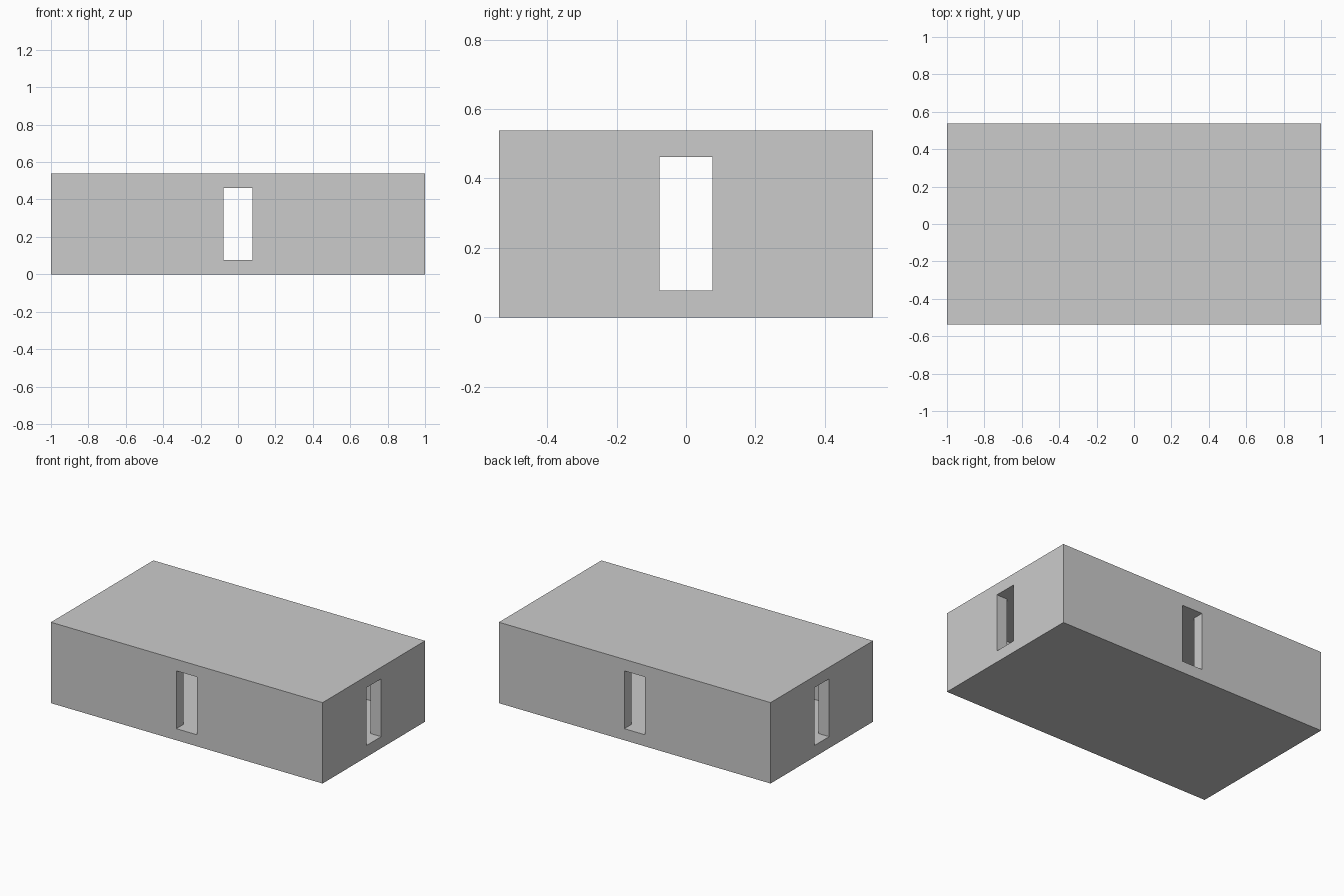
import bpy, bmesh

if "Cube" in bpy.data.objects:
    bpy.data.objects.remove(bpy.data.objects["Cube"])

U = 1 / 13                      # one wall thickness
L, W, H = 13 * U, 7 * U, 7 * U  # half length, half width, full height


def prism(name, outline, z0, z1):
    """Extrude a plan outline from z0 up to z1."""
    bm = bmesh.new()
    face = bm.faces.new([bm.verts.new((x, y, z0)) for x, y in outline])
    top = bmesh.ops.extrude_face_region(bm, geom=[face])["geom"]
    verts = [v for v in top if isinstance(v, bmesh.types.BMVert)]
    bmesh.ops.translate(bm, vec=(0, 0, z1 - z0), verts=verts)
    bmesh.ops.recalc_face_normals(bm, faces=bm.faces)
    mesh = bpy.data.meshes.new(name)
    bm.to_mesh(mesh)
    bm.free()
    obj = bpy.data.objects.new(name, mesh)
    bpy.context.collection.objects.link(obj)
    return obj


# Outer block
shell = prism("hollow_block", [(-L, -W), (L, -W), (L, W), (-L, W)], 0, H)

# Room plus the four doorways, as one cross-shaped void flush with floor and ceiling
a, b, d, out = L - U, W - U, U, 0.1
quarter = [(L + out, d), (a, d), (a, b), (d, b), (d, W + out)]
outline = (quarter
           + [(-x, y) for x, y in reversed(quarter)]
           + [(-x, -y) for x, y in quarter]
           + [(x, -y) for x, y in reversed(quarter)])
void = prism("room_cutter", outline, U, H - U)

# Cut the void, bake the result, remove the cutter
cut = shell.modifiers.new("room", "BOOLEAN")
cut.operation = "DIFFERENCE"
cut.solver = "EXACT"
cut.object = void
bpy.context.view_layer.objects.active = shell
bpy.ops.object.modifier_apply(modifier=cut.name)
bpy.data.objects.remove(void)
